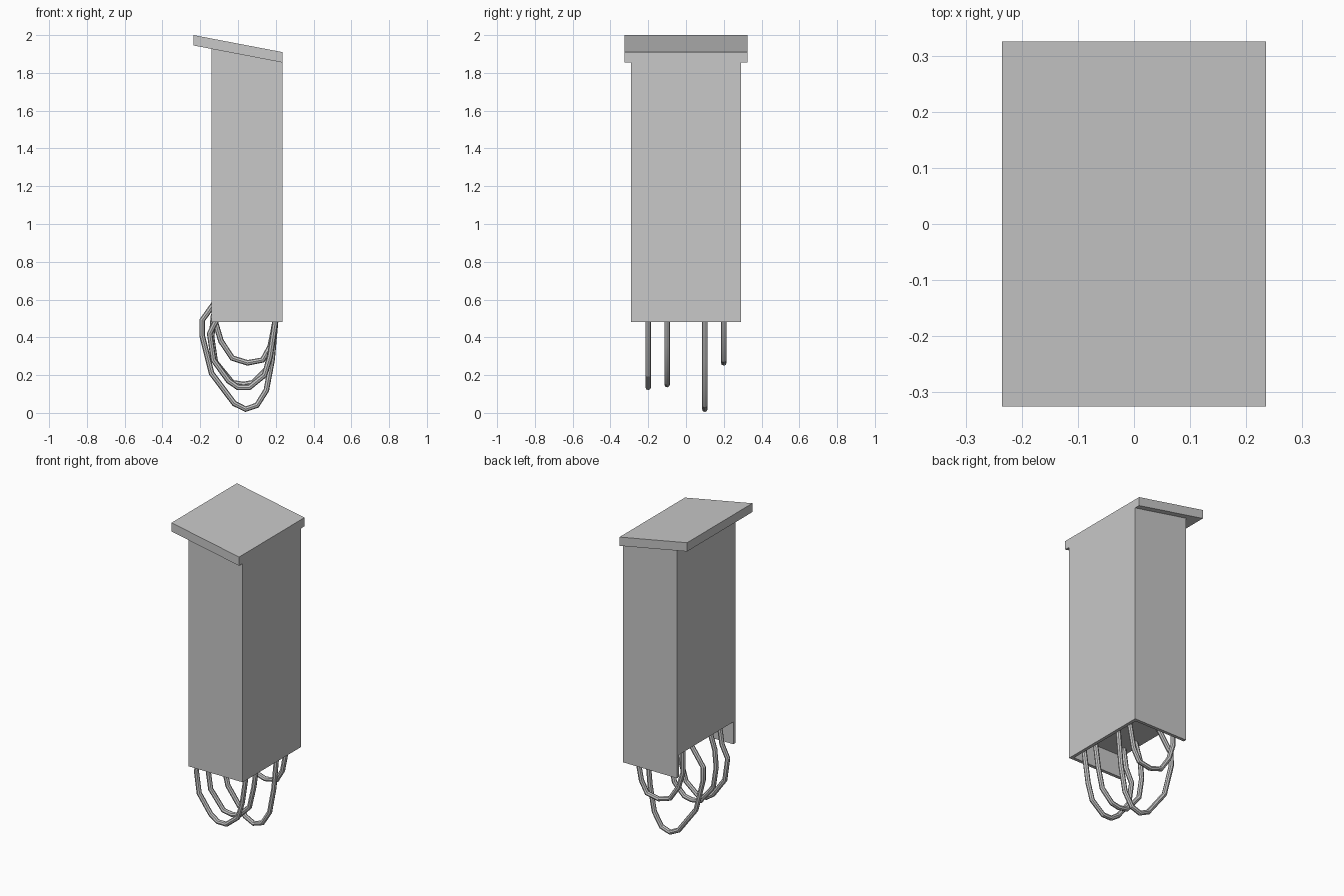
import bpy
import bmesh

old = bpy.data.objects.get("Cube")
if old:
    bpy.data.objects.remove(old, do_unlink=True)

grey = bpy.data.materials.new("light grey")
grey.use_nodes = True
colour = (0.58, 0.58, 0.58, 1)
grey.diffuse_color = colour
grey.node_tree.nodes["Principled BSDF"].inputs["Base Color"].default_value = colour


def extrude_profile(name, profile, y_front, y_back):
    """Extrude a side profile of (x, z) points along y."""
    bm = bmesh.new()
    face = bm.faces.new([bm.verts.new((x, y_front, z)) for x, z in profile])
    result = bmesh.ops.extrude_face_region(bm, geom=[face])
    moved = [v for v in result["geom"] if isinstance(v, bmesh.types.BMVert)]
    bmesh.ops.translate(bm, verts=moved, vec=(0, y_back - y_front, 0))
    bmesh.ops.recalc_face_normals(bm, faces=bm.faces)
    mesh = bpy.data.meshes.new(name)
    bm.to_mesh(mesh)
    bm.free()
    mesh.materials.append(grey)
    obj = bpy.data.objects.new(name, mesh)
    bpy.context.collection.objects.link(obj)
    return obj


def cable(name, y, path):
    """Sweep a thin round tube along a bent path of (x, z) points."""
    curve = bpy.data.curves.new(name, "CURVE")
    curve.dimensions = "3D"
    curve.bevel_depth = 0.015
    curve.bevel_resolution = 2
    curve.use_fill_caps = True
    spline = curve.splines.new("POLY")
    spline.points.add(len(path) - 1)
    for point, (x, z) in zip(spline.points, path):
        point.co = (x, y, z, 1)
    curve.materials.append(grey)
    obj = bpy.data.objects.new(name, curve)
    bpy.context.collection.objects.link(obj)
    bpy.ops.object.select_all(action="DESELECT")
    obj.select_set(True)
    bpy.context.view_layer.objects.active = obj
    bpy.ops.object.convert(target="MESH")
    bpy.ops.object.shade_smooth_by_angle()


# Cabinet dimensions
back, front = -0.14, 0.235
bottom, ceiling = 0.48, 0.62
top_back, top_front = 1.927, 1.855
half_width, wall = 0.29, 0.02
inner = half_width - wall

# Cabinet core, with a recess open below and at the back, and a front skirt
extrude_profile("cabinet_body", [
    (back, ceiling), (front - wall, ceiling), (front - wall, bottom),
    (front, bottom), (front, top_front), (back, top_back)], -inner, inner)

# Side walls run down past the recess
for name, sign in (("left_wall", 1), ("right_wall", -1)):
    extrude_profile(name, [
        (back, bottom), (front, bottom), (front, top_front), (back, top_back)],
        sign * inner, sign * half_width)

# Sloping lid
extrude_profile("lid", [
    (-front, 1.945), (front, top_front), (front, 1.91), (-front, 2)],
    -0.325, 0.325)

# Hanging cable loops
cable("cable_outer_right", -0.2, [
    (-.09, .63), (-.11, .5), (-.15, .42), (-.13, .28), (-.05, .17), (0, .135),
    (.06, .135), (.14, .2), (.17, .3), (.2, .5), (.2, .63)])
cable("cable_inner_right", -0.1, [
    (-.09, .63), (-.13, .51), (-.14, .4), (-.12, .27), (-.03, .16), (.03, .15),
    (.08, .16), (.15, .23), (.18, .36), (.2, .5), (.2, .63)])
cable("cable_inner_left", 0.1, [
    (-.09, .63), (-.14, .56), (-.19, .49), (-.19, .41), (-.14, .21), (-.02, .05),
    (.04, .02), (.1, .04), (.15, .12), (.18, .28), (.2, .5), (.2, .63)])
cable("cable_outer_left", 0.2, [
    (-.12, .63), (-.12, .48), (-.09, .38), (-.03, .29), (.05, .265), (.13, .28),
    (.17, .35), (.2, .5), (.2, .63)])
